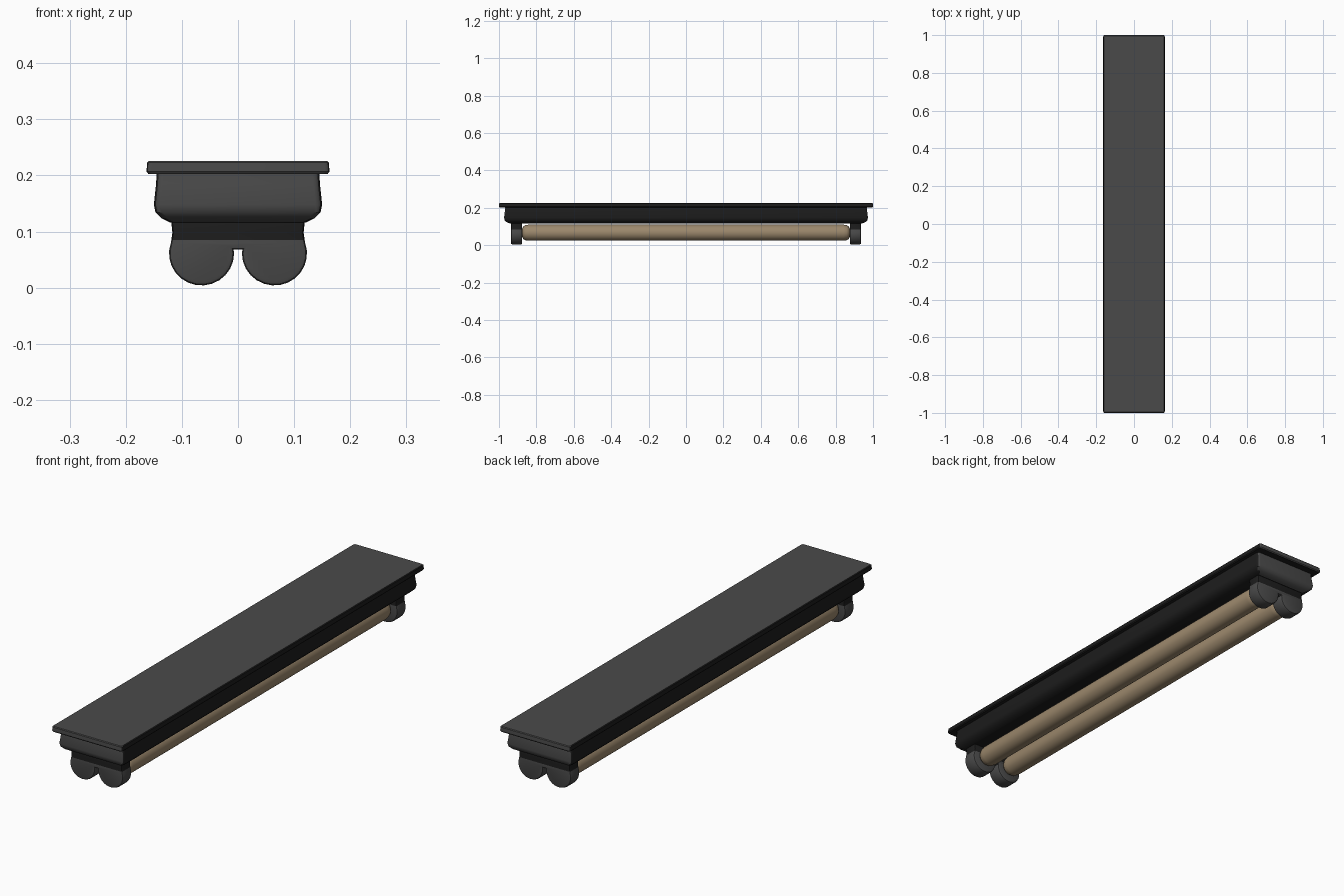
import bpy, bmesh, math

if "Cube" in bpy.data.objects:
    bpy.data.objects.remove(bpy.data.objects["Cube"])


def material(name, rgb):
    m = bpy.data.materials.new(name)
    m.diffuse_color = (*rgb, 1)
    m.use_nodes = True
    m.node_tree.nodes["Principled BSDF"].inputs["Base Color"].default_value = m.diffuse_color
    return m


GREY = material("dark grey", (0.068, 0.068, 0.068))
BLACK = material("near black", (0.012, 0.012, 0.012))
TAN = material("tan tube", (0.33, 0.245, 0.15))


def finish(bm, name, mats, rule=None, angle=35):
    bmesh.ops.recalc_face_normals(bm, faces=bm.faces)
    bm.normal_update()
    if rule:
        for f in bm.faces:
            f.material_index = rule(f)
    me = bpy.data.meshes.new(name)
    bm.to_mesh(me)
    bm.free()
    for m in mats:
        me.materials.append(m)
    ob = bpy.data.objects.new(name, me)
    bpy.context.collection.objects.link(ob)
    bpy.ops.object.select_all(action='DESELECT')
    ob.select_set(True)
    bpy.context.view_layer.objects.active = ob
    bpy.ops.object.shade_smooth_by_angle(angle=math.radians(angle))
    return ob


def rounded_rect(hx, hy, r, n=4):
    pts = []
    for k, (sx, sy) in enumerate([(1, 1), (-1, 1), (-1, -1), (1, -1)]):
        for i in range(n + 1):
            a = math.pi / 2 * (k + i / n)
            pts.append((sx * (hx - r) + r * math.cos(a), sy * (hy - r) + r * math.sin(a)))
    return pts


def loft(rings):
    """Closed solid through loops of equal length."""
    bm = bmesh.new()
    loops = [[bm.verts.new(p) for p in ring] for ring in rings]
    n = len(loops[0])
    for a, b in zip(loops, loops[1:]):
        for i in range(n):
            j = (i + 1) % n
            bm.faces.new((a[i], a[j], b[j], b[i]))
    bm.faces.new(loops[0])
    bm.faces.new(loops[-1])
    return bm


def stack(levels, r):
    return loft([[(x, y, z) for x, y in rounded_rect(hx, hy, r)] for hx, hy, z in levels])


# black long sides and underside, grey ends and top
def side_rule(f):
    n = f.normal
    return 1 if abs(n.x) > 0.7 or (n.z < -0.3 and abs(n.y) < 0.3) else 0


# flanged ceiling plate
finish(stack([(0.160, 0.997, 0.203), (0.163, 1.0, 0.207), (0.162, 0.999, 0.223),
              (0.159, 0.996, 0.226)], 0.008), "ceiling_plate", [GREY, BLACK], side_rule)

# housing tray with rounded lower edge
finish(stack([(0.145, 0.966, 0.206), (0.146, 0.968, 0.185), (0.150, 0.973, 0.148),
              (0.147, 0.970, 0.134), (0.137, 0.960, 0.124), (0.121, 0.940, 0.116)], 0.012),
       "housing", [GREY, BLACK], side_rule)

# half outline of the twin lamp socket, mirrored in x
half = [(0.120, 0.130), (0.117, 0.098)]
for i in range(15):
    a = math.radians(20 - 200 * i / 14)
    half.append((0.065 + 0.058 * math.cos(a), 0.061 + 0.057 * math.sin(a)))
half += [(0.008, 0.068)]
outline = half + [(-x, z) for x, z in reversed(half)]

for s, label in ((-1, "front"), (1, "back")):
    # twin socket, black neck over grey lobes
    bm = bmesh.new()
    face = bm.faces.new([bm.verts.new((x, s * 0.876, z)) for x, z in outline])
    ext = bmesh.ops.extrude_face_region(bm, geom=[face])
    moved = [v for v in ext["geom"] if isinstance(v, bmesh.types.BMVert)]
    bmesh.ops.translate(bm, verts=moved, vec=(0, s * 0.06, 0))
    bmesh.ops.recalc_face_normals(bm, faces=bm.faces)
    rims = [e for e in bm.edges if abs(e.verts[0].co.y - e.verts[1].co.y) < 1e-5]
    bmesh.ops.bevel(bm, geom=rims, offset=0.007, segments=2, profile=0.5, affect='EDGES')
    bmesh.ops.bisect_plane(bm, geom=bm.verts[:] + bm.edges[:] + bm.faces[:],
                           plane_co=(0, 0, 0.085), plane_no=(0, 0, 1))
    finish(bm, label + "_socket", [GREY, BLACK],
           lambda f: 1 if f.calc_center_median().z > 0.085 else 0)

# fluorescent tubes with rounded ends
prof = [(0.874, 0.024), (0.871, 0.033), (0.860, 0.040), (0.842, 0.043)]
prof = [(-y, r) for y, r in prof] + [(y, r) for y, r in reversed(prof)]
for cx, label in ((-0.063, "left"), (0.063, "right")):
    rings = [[(cx + r * math.cos(i * math.tau / 32), y, 0.067 + r * math.sin(i * math.tau / 32))
              for i in range(32)] for y, r in prof]
    finish(loft(rings), label + "_tube", [TAN], angle=50)
    # contact caps joining tube and sockets
    for s, end in ((-1, "front"), (1, "back")):
        rings = [[(cx + 0.022 * math.cos(i * math.tau / 16), s * y,
                   0.067 + 0.022 * math.sin(i * math.tau / 16)) for i in range(16)]
                 for y in (0.870, 0.885)]
        finish(loft(rings), label + "_" + end + "_contact", [TAN])
